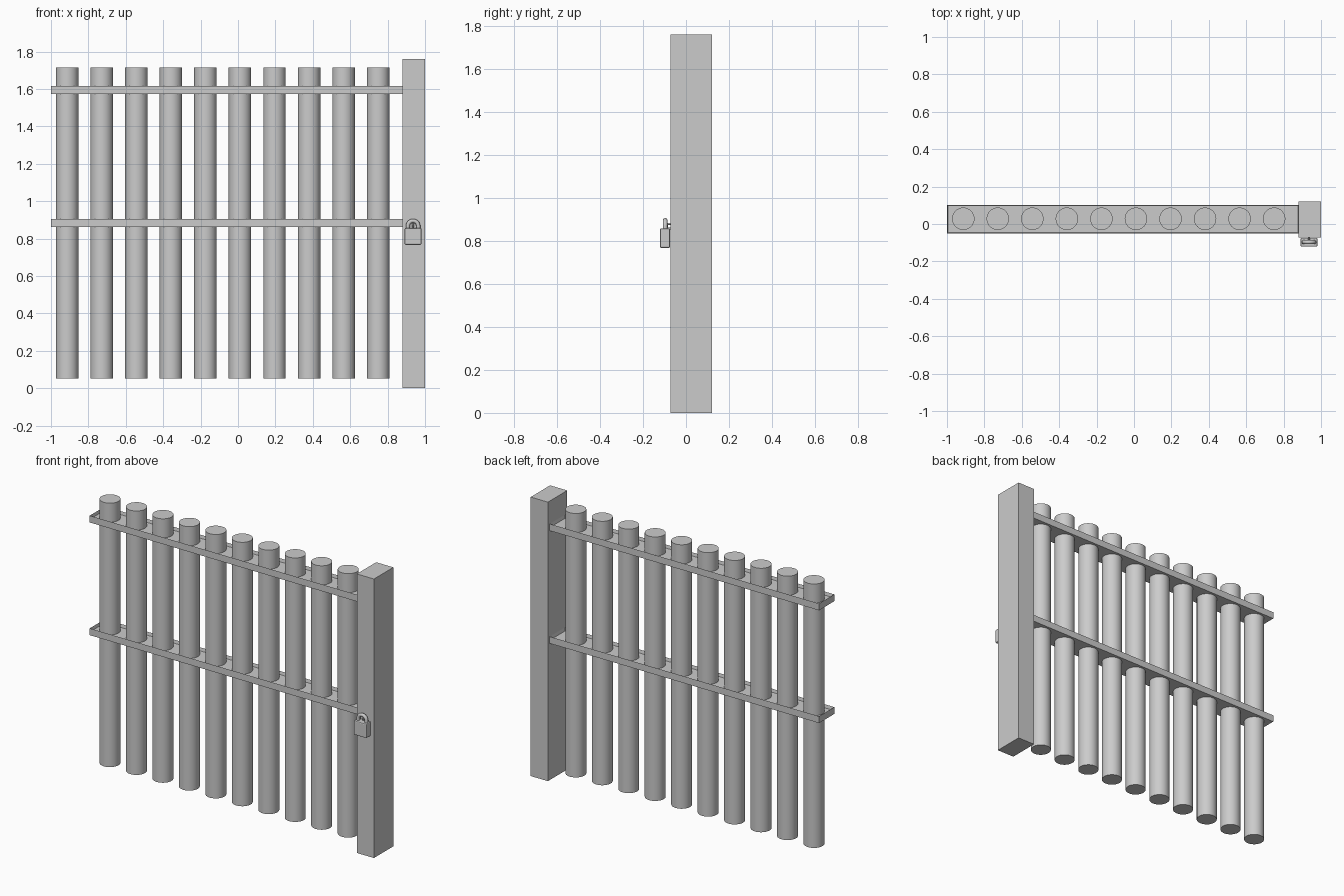
import bpy, bmesh
from math import cos, sin, pi

if "Cube" in bpy.data.objects:
    bpy.data.objects.remove(bpy.data.objects["Cube"])


def box(name, lo, hi, bevel=0):
    bm = bmesh.new()
    bmesh.ops.create_cube(bm, size=1)
    for v in bm.verts:
        v.co = [(a + b) / 2 + c * (b - a) for a, b, c in zip(lo, hi, v.co)]
    me = bpy.data.meshes.new(name)
    bm.to_mesh(me)
    bm.free()
    ob = bpy.data.objects.new(name, me)
    bpy.context.collection.objects.link(ob)
    if bevel:
        m = ob.modifiers.new("bevel", "BEVEL")
        m.width, m.segments = bevel, 2
    return ob


def rail(name, z0, z1):
    # Flat strip with a narrow raised lip around its top
    ob = box(name, (-1, -0.05, z0), (0.88, 0.102, z1))
    bm = bmesh.new()
    bm.from_mesh(ob.data)
    top = [f for f in bm.faces if f.normal.z > 0.9]
    bmesh.ops.inset_region(bm, faces=top, thickness=0.006)
    bmesh.ops.translate(bm, verts=top[0].verts, vec=(0, 0, -0.02))
    bm.to_mesh(ob.data)
    bm.free()


def tube(name, points, radius):
    cu = bpy.data.curves.new(name, "CURVE")
    cu.dimensions = "3D"
    cu.bevel_depth, cu.bevel_resolution = radius, 3
    cu.use_fill_caps = True
    sp = cu.splines.new("POLY")
    sp.points.add(len(points) - 1)
    for p, co in zip(sp.points, points):
        p.co = (*co, 1)
    sp.use_smooth = True
    ob = bpy.data.objects.new(name, cu)
    bpy.context.collection.objects.link(ob)


# Round pickets
for i in range(10):
    bpy.ops.mesh.primitive_cylinder_add(
        vertices=32, radius=0.06, depth=1.665,
        location=(-0.913 + i * 0.1847, 0.028, 0.8835))
    ob = bpy.context.object
    ob.name = f"picket_{i + 1}"
    bpy.ops.object.shade_smooth_by_angle()

# Horizontal rails
rail("upper_rail", 1.573, 1.616)
rail("middle_rail", 0.862, 0.905)

# Square gate post
box("post", (0.88, -0.073, 0), (1, 0.12, 1.76))

# Padlock body, shackle and the staple holding it to the post
cx, sy = 0.936, -0.097
box("padlock_body", (cx - 0.045, -0.121, 0.767), (cx + 0.045, -0.074, 0.857), 0.006)
arch = [(cx + 0.028 * cos(pi * k / 12), sy, 0.867 + 0.028 * sin(pi * k / 12))
        for k in range(13)]
tube("padlock_shackle",
     [(cx + 0.028, sy, 0.845)] + arch + [(cx - 0.028, sy, 0.845)], 0.011)
tube("padlock_staple",
     [(cx, -0.07, 0.879)] +
     [(cx, -0.084 - 0.004 * sin(pi * k / 6), 0.868 + 0.011 * cos(pi * k / 6))
      for k in range(7)] + [(cx, -0.07, 0.857)], 0.005)
